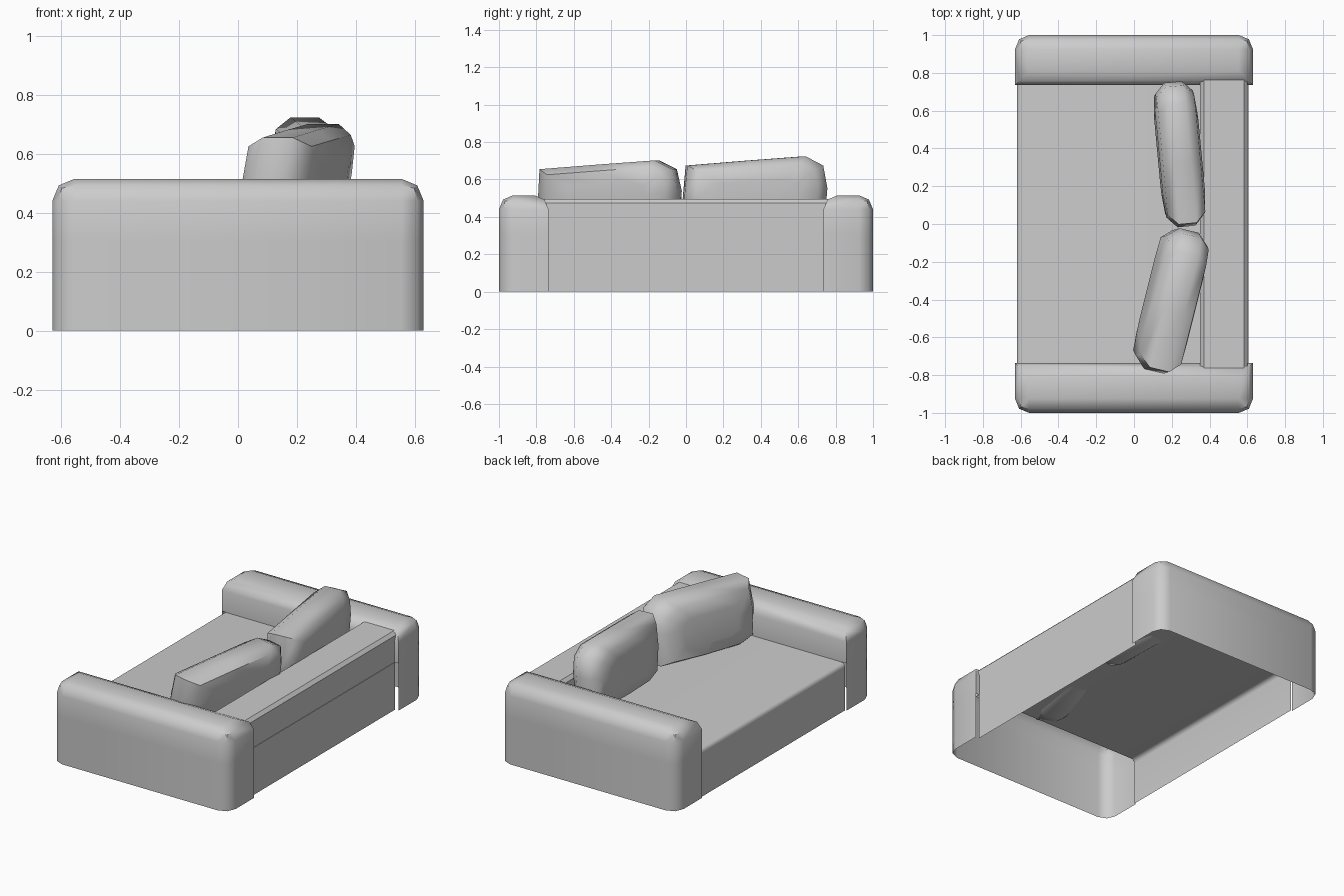
import bpy, bmesh, math
from mathutils import Matrix, Vector

if "Cube" in bpy.data.objects:
    bpy.data.objects.remove(bpy.data.objects["Cube"])


def finish(name, bm, angle=45):
    bmesh.ops.recalc_face_normals(bm, faces=bm.faces)
    me = bpy.data.meshes.new(name)
    bm.to_mesh(me)
    bm.free()
    ob = bpy.data.objects.new(name, me)
    bpy.context.collection.objects.link(ob)
    bpy.ops.object.select_all(action='DESELECT')
    ob.select_set(True)
    bpy.context.view_layer.objects.active = ob
    bpy.ops.object.shade_smooth_by_angle(angle=math.radians(angle))
    return ob


def box(lo, hi):
    bm = bmesh.new()
    lo, hi = Vector(lo), Vector(hi)
    bmesh.ops.create_cube(bm, size=1)
    for v in bm.verts:
        v.co = [(lo[i] + hi[i]) / 2 + v.co[i] * (hi[i] - lo[i]) for i in range(3)]
    return bm


def drop_faces(bm, test):
    bm.normal_update()
    bmesh.ops.delete(bm, geom=[f for f in bm.faces if test(f)], context='FACES')


SEAT_Z = 0.305


# Arms: rounded shells, open below and towards the space under the seat
def arm(name, side):
    bm = box((-0.63, 0.735, 0), (0.63, 1.0, 0.515))

    def rounded(e):
        m = (e.verts[0].co + e.verts[1].co) / 2
        return m.z > 0.5 or (0.1 < m.z < 0.4 and m.y > 0.9)
    bmesh.ops.bevel(bm, geom=[e for e in bm.edges if rounded(e)], offset=0.075,
                    segments=2, profile=0.5, affect='EDGES')
    bmesh.ops.bisect_plane(bm, geom=bm.verts[:] + bm.edges[:] + bm.faces[:],
                           plane_co=(0, 0, SEAT_Z), plane_no=(0, 0, 1))
    drop_faces(bm, lambda f: f.normal.z < -0.9 or
               (f.normal.y < -0.9 and f.calc_center_median().z < SEAT_Z))
    for v in bm.verts:
        v.co.y *= side
    finish(name, bm)


arm("arm_left", -1)
arm("arm_right", 1)

# Seat base: top sheet with front and back skirts
bm = box((-0.62, -0.735, 0), (0.605, 0.735, SEAT_Z))
drop_faces(bm, lambda f: f.normal.z < -0.9 or abs(f.normal.y) > 0.9)
front = [e for e in bm.edges if all(v.co.x < -0.6 and v.co.z > 0.2 for v in e.verts)]
bmesh.ops.bevel(bm, geom=front, offset=0.025, segments=3, profile=0.5, affect='EDGES')
finish("seat", bm)

# Low backrest with softened top edges
bm = box((0.35, -0.765, SEAT_Z), (0.602, 0.765, 0.495))
drop_faces(bm, lambda f: f.normal.z < -0.9)
top = [e for e in bm.edges if all(v.co.z > 0.4 for v in e.verts)
       and abs(e.verts[0].co.x - e.verts[1].co.x) < 0.01]
bmesh.ops.bevel(bm, geom=top, offset=0.02, segments=1, affect='EDGES')
finish("backrest", bm, 30)


# Loose cushions: side outline (length, height) lofted through its thickness
OUTLINE = [(-0.39, 0.49), (-0.375, 0.655), (-0.05, 0.68), (0.26, 0.702), (0.355, 0.655),
           (0.378, 0.54), (0.36, 0.33), (0.05, 0.30), (-0.25, 0.285), (-0.36, 0.315)]
LAYERS = [(-0.118, 0.45), (-0.105, 0.82), (-0.05, 1.0),
          (0.05, 1.0), (0.105, 0.82), (0.118, 0.45)]


def cushion(name, centre, turn, lean, rise, thick):
    bm = bmesh.new()
    rings = []
    for x, k in LAYERS:
        ring = []
        for s, z in OUTLINE:
            zz = 0.49 + (z - 0.49) * k
            ks = 1 - (1 - k) * 0.8
            ring.append(bm.verts.new((x * thick + lean * (zz - 0.48), s * ks, zz + rise * (zz - 0.3))))
        rings.append(ring)
    n = len(OUTLINE)
    for a, b in zip(rings, rings[1:]):
        for i in range(n):
            bm.faces.new((a[i], a[(i + 1) % n], b[(i + 1) % n], b[i]))
    bm.faces.new(rings[0])
    bm.faces.new(rings[-1])
    bmesh.ops.transform(bm, verts=bm.verts, matrix=Matrix.Translation((*centre, 0))
                        @ Matrix.Rotation(math.radians(turn), 4, 'Z'))
    finish(name, bm, 50)


cushion("cushion_left", (0.195, -0.40), -13.5, 0.16, 0.0, 1.05)
cushion("cushion_right", (0.24, 0.375), 5.5, 0.05, 0.055, 0.95)
